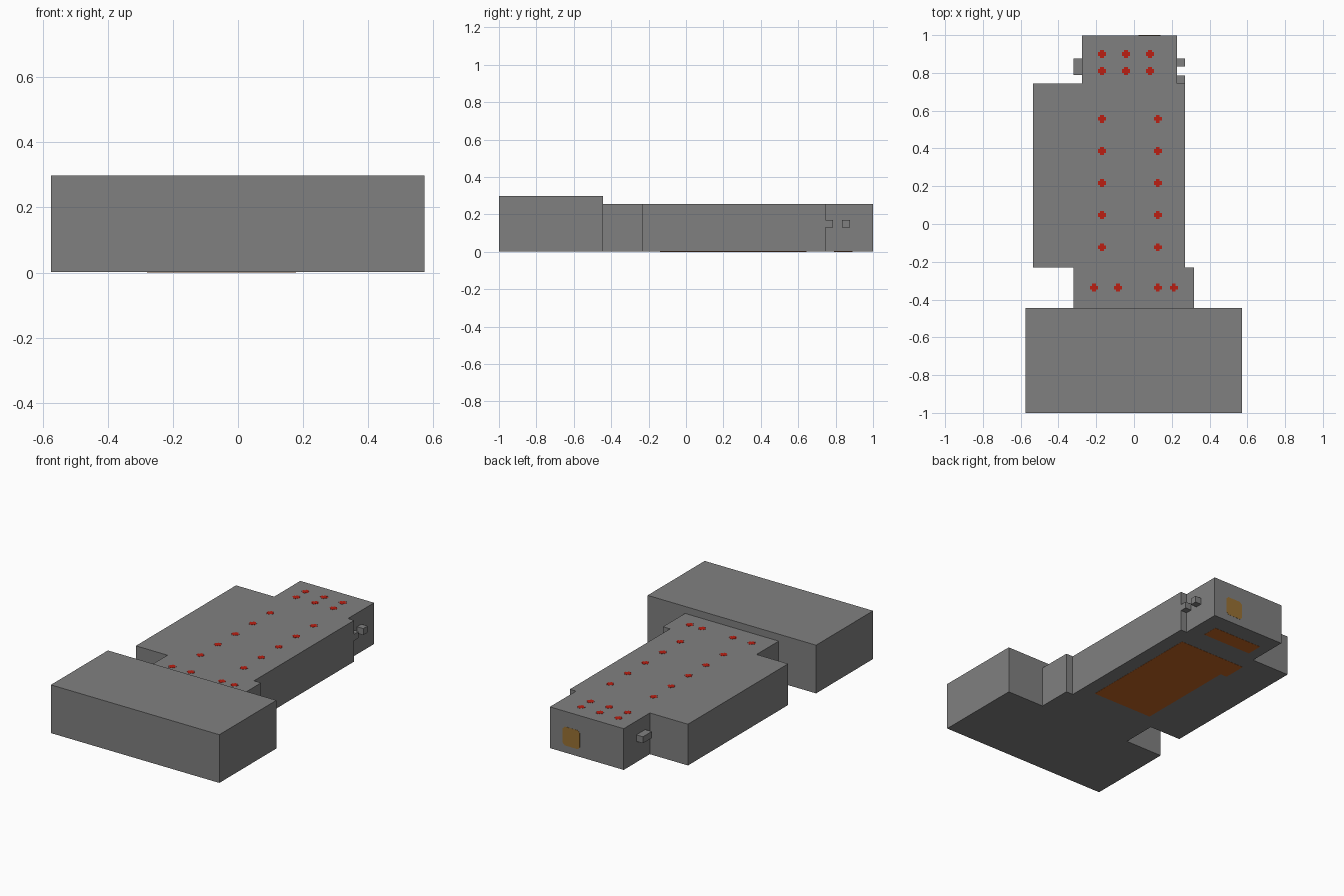
import bpy, bmesh
from mathutils import Vector

cube = bpy.data.objects.get("Cube")
if cube:
    bpy.data.objects.remove(cube, do_unlink=True)


def material(name, r, g, b):
    m = bpy.data.materials.new(name)
    m.use_nodes = True
    m.diffuse_color = (r, g, b, 1)
    m.node_tree.nodes["Principled BSDF"].inputs["Base Color"].default_value = (r, g, b, 1)
    return m


GREY = material("wall grey", 0.216, 0.216, 0.216)
RED = material("marker red", 0.5, 0.013, 0.006)
ORANGE = material("underside orange", 0.55, 0.13, 0.017)
OCHRE = material("rear panel ochre", 0.32, 0.165, 0.034)


def prism(name, points, direction, mat):
    """Extrude a closed outline of 3D points along a direction."""
    bm = bmesh.new()
    face = bm.faces.new([bm.verts.new(p) for p in points])
    result = bmesh.ops.extrude_face_region(bm, geom=[face], use_keep_orig=True)
    top = [v for v in result["geom"] if isinstance(v, bmesh.types.BMVert)]
    bmesh.ops.translate(bm, verts=top, vec=Vector(direction))
    bmesh.ops.recalc_face_normals(bm, faces=bm.faces)
    mesh = bpy.data.meshes.new(name)
    bm.to_mesh(mesh)
    bm.free()
    mesh.materials.append(mat)
    obj = bpy.data.objects.new(name, mesh)
    bpy.context.collection.objects.link(obj)
    return obj


def box(name, x0, x1, y0, y1, z0, z1, mat):
    outline = [(x0, y0, z0), (x1, y0, z0), (x1, y1, z0), (x0, y1, z0)]
    return prism(name, outline, (0, 0, z1 - z0), mat)


BASE, ROOF, BACK = 0.001, 0.255, 0.999

# Wide front block
box("front_block", -0.575, 0.573, -1, -0.445, BASE, 0.298, GREY)

# Stepped main body: neck, hall and narrow tail in one outline
plan = [(-0.32, -0.445), (0.318, -0.445), (0.318, -0.23), (0.27, -0.23),
        (0.27, 0.745), (0.228, 0.745), (0.228, BACK), (-0.275, BACK),
        (-0.275, 0.745), (-0.535, 0.745), (-0.535, -0.23), (-0.32, -0.23)]
prism("main_body", [(x, y, BASE) for x, y in plan], (0, 0, ROOF - BASE), GREY)

# Small side lugs
box("right_lug", -0.32, -0.275, 0.79, 0.876, 0.13, 0.17, GREY)
box("left_rear_lug", 0.228, 0.27, 0.834, 0.876, 0.13, 0.17, GREY)
box("left_front_lug", 0.228, 0.27, 0.745, 0.787, 0.13, 0.17, GREY)

# Cross-shaped roof markers
spots = [(x, y) for x in (-0.17, -0.043, 0.084) for y in (0.81, 0.9)]
spots += [(x, -0.123 + 0.17 * i) for x in (-0.17, 0.126) for i in range(5)]
spots += [(x, -0.337) for x in (-0.212, -0.085, 0.126, 0.211)]
A, B = 0.021, 0.01
quarter = [(A, -B), (A, B), (B, B)]
for x, y in spots:
    cross, pts = [], quarter
    for _ in range(4):
        cross += [(x + u, y + v, ROOF) for u, v in pts]
        pts = [(-v, u) for u, v in pts]
    prism("roof_marker", cross, (0, 0, 0.001), RED)

# Underside panels
large = [(-0.235, -0.14), (0.178, -0.14), (0.178, 0.645), (-0.28, 0.645),
         (-0.28, 0.5), (-0.235, 0.5)]
prism("underside_large_panel", [(x, y, 0) for x, y in large], (0, 0, BASE), ORANGE)
box("underside_small_panel", -0.205, 0.132, 0.79, 0.89, 0, BASE, ORANGE)

# Rear panel with clipped corners
cx, cz, h, c = 0.082, 0.103, 0.058, 0.014
rear = []
for sx, sz in ((1, 1), (-1, 1), (-1, -1), (1, -1)):
    corner = [(sx * h, sz * (h - c)), (sx * (h - c), sz * h)]
    rear += corner if sx * sz > 0 else corner[::-1]
prism("rear_panel", [(cx + u, BACK, cz + v) for u, v in rear], (0, 0.001, 0), OCHRE)
